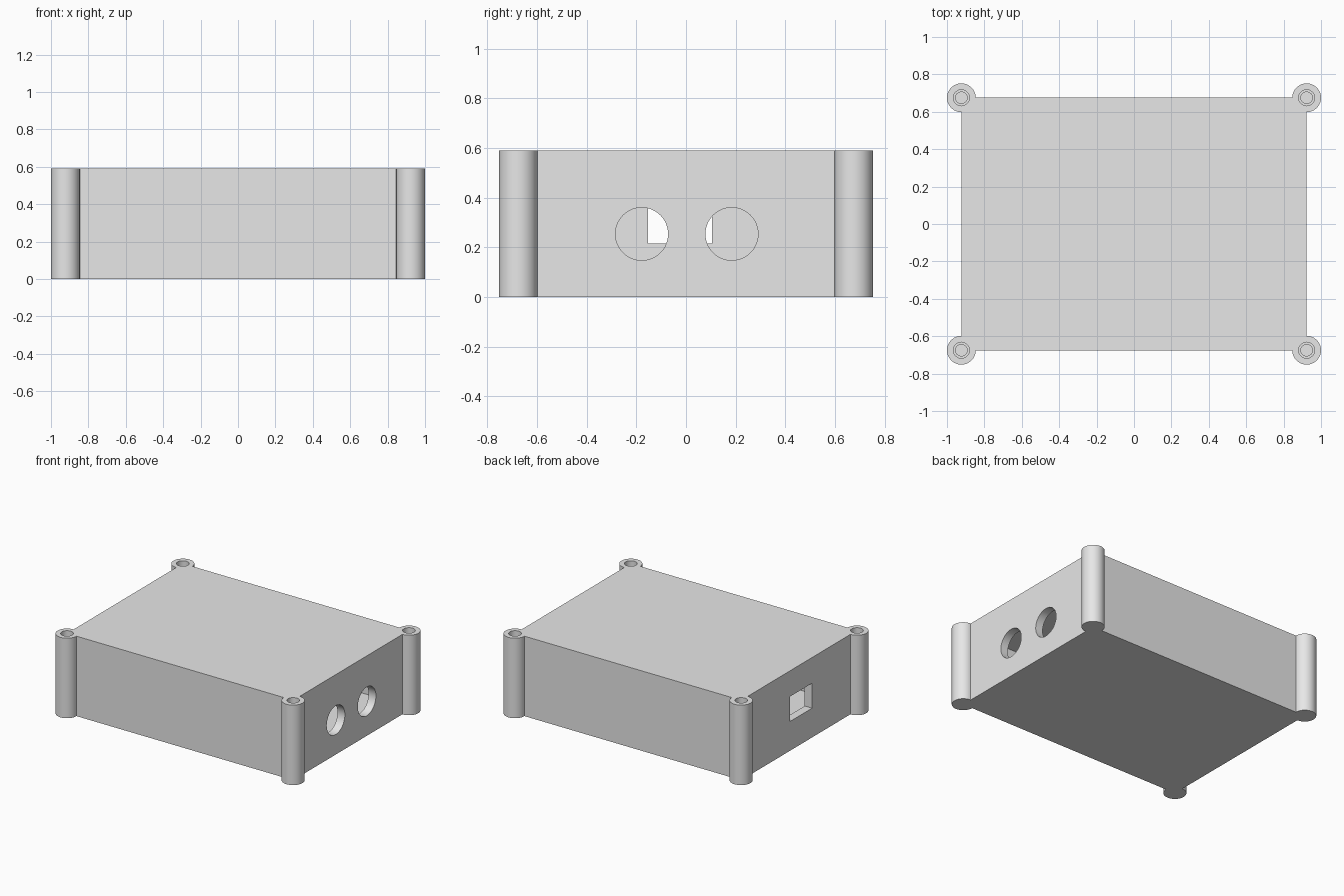
import bpy, bmesh, math
from mathutils import Matrix, Vector

if "Cube" in bpy.data.objects:
    bpy.data.objects.remove(bpy.data.objects["Cube"])

CX, CY, H = 0.923, 0.675, 0.59      # corner post centres and overall height
R = 0.077                           # corner post radius
WALL = 0.06
SEG = 36

grey = bpy.data.materials.new("light grey")
grey.diffuse_color = (0.8, 0.8, 0.8, 1)
grey.use_nodes = True
grey.node_tree.nodes["Principled BSDF"].inputs["Base Color"].default_value = grey.diffuse_color


def make_object(name, bm):
    bmesh.ops.recalc_face_normals(bm, faces=bm.faces)
    mesh = bpy.data.meshes.new(name)
    bm.to_mesh(mesh)
    bm.free()
    obj = bpy.data.objects.new(name, mesh)
    bpy.context.collection.objects.link(obj)
    return obj


def cut(target, bm):
    """Subtract a shape from the target and discard the cutter."""
    cutter = make_object("cutter", bm)
    cutter.hide_render = True
    mod = target.modifiers.new("cut", 'BOOLEAN')
    mod.operation, mod.solver, mod.object = 'DIFFERENCE', 'EXACT', cutter
    bpy.context.view_layer.objects.active = target
    bpy.ops.object.modifier_apply(modifier=mod.name)
    bpy.data.objects.remove(cutter)


def box(lo, hi):
    lo, hi = Vector(lo), Vector(hi)
    bm = bmesh.new()
    bmesh.ops.create_cube(bm, size=1, matrix=Matrix.Translation((lo + hi) / 2)
                          @ Matrix.Diagonal((*(hi - lo), 1)))
    return bm


def cylinder(centre, radius, depth, axis='Z', seg=SEG):
    bm = bmesh.new()
    turn = Matrix.Rotation(math.pi / 2, 4, 'Y') if axis == 'X' else Matrix()
    bmesh.ops.create_cone(bm, cap_ends=True, segments=seg, radius1=radius,
                          radius2=radius, depth=depth,
                          matrix=Matrix.Translation(centre) @ turn)
    return bm


# Case body: rectangular footprint with a three-quarter round post at each corner
bm = bmesh.new()
outline = []
for k, (sx, sy) in enumerate([(1, 1), (-1, 1), (-1, -1), (1, -1)]):
    for i in range(28):
        a = math.radians(-90 + 90 * k + 10 * i)
        outline.append(bm.verts.new((sx * CX + R * math.cos(a),
                                     sy * CY + R * math.sin(a), 0)))
base = bm.faces.new(outline)
top = bmesh.ops.extrude_face_region(bm, geom=[base])
bmesh.ops.translate(bm, vec=(0, 0, H),
                    verts=[v for v in top["geom"] if isinstance(v, bmesh.types.BMVert)])
case = make_object("case", bm)
case.data.materials.append(grey)

# Hollow interior
cut(case, box((-CX + WALL, -CY + WALL, WALL), (CX - WALL, CY - WALL, H - WALL)))

# Two round ports in the right wall
for y in (-0.178, 0.184):
    cut(case, cylinder((CX - WALL / 2, y, 0.254), 0.106, WALL * 2, 'X', 48))

# Rectangular port in the left wall
cut(case, box((-CX - 0.05, -0.152, 0.216), (-CX + WALL + 0.05, 0.104, 0.4)))

# Stepped screw holes in the posts
for sx in (-1, 1):
    for sy in (-1, 1):
        for radius, bottom in ((0.043, H - WALL), (0.031, 0.1)):
            cut(case, cylinder((sx * CX, sy * CY, (bottom + H + 0.05) / 2),
                               radius, H + 0.05 - bottom, seg=16))

# Smooth round surfaces, sharp corners
bpy.ops.object.select_all(action='DESELECT')
case.select_set(True)
bpy.context.view_layer.objects.active = case
bpy.ops.object.shade_smooth_by_angle(angle=math.radians(30))
